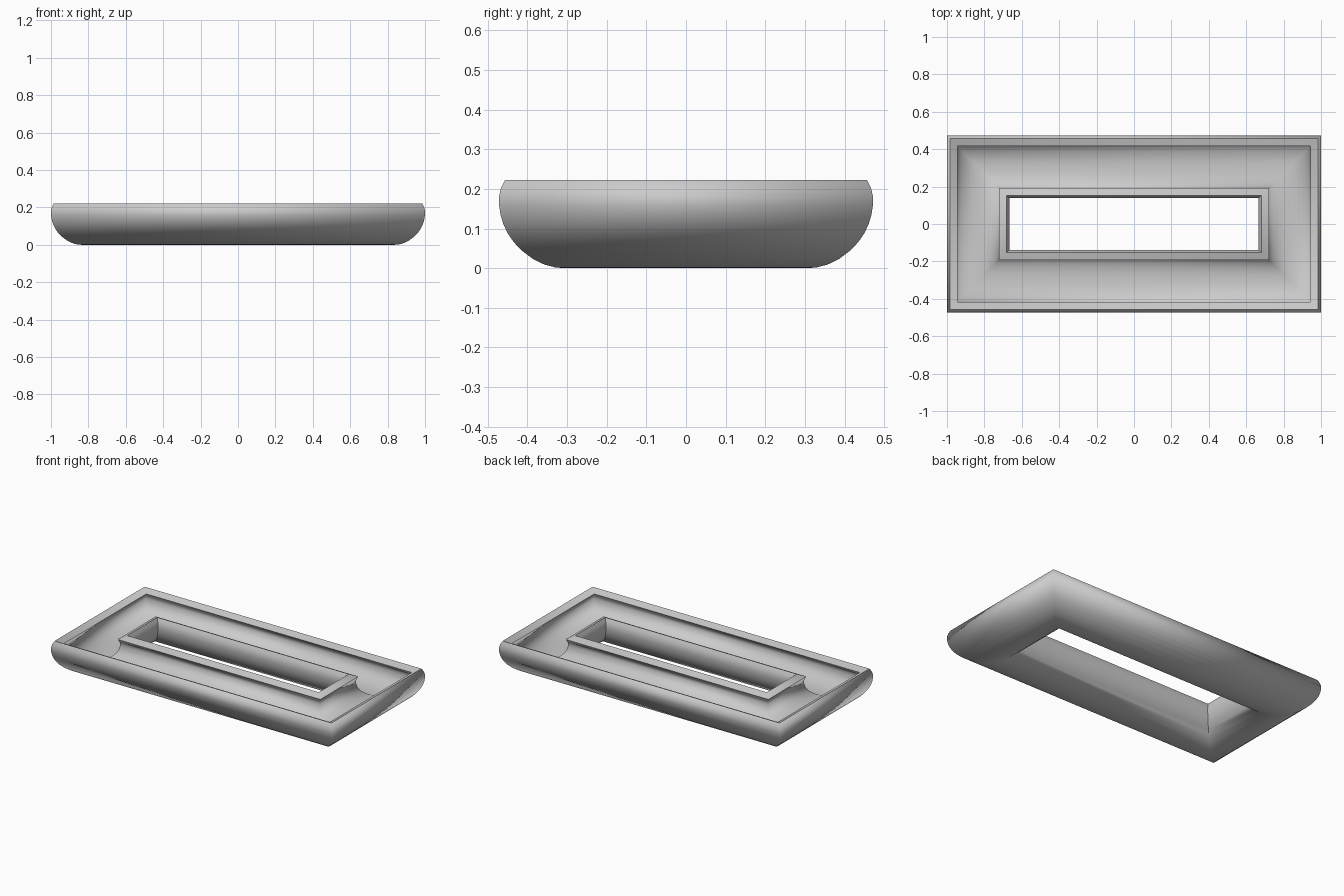
import bpy, bmesh
from mathutils import Vector

if "Cube" in bpy.data.objects:
    bpy.data.objects.remove(bpy.data.objects["Cube"])

HALF_X, HALF_Y = 0.833, 0.305   # centre line of the gutter
WALL, FLOOR = 0.045, 0.066      # side and floor thickness

# Outer skin of the gutter, rim down to the middle of the floor, then mirrored
half = [(.152, .222), (.162, .202), (.167, .18), (.167, .16), (.163, .135),
        (.156, .111), (.145, .088), (.130, .066), (.109, .044), (.081, .023),
        (.052, .009), (.025, .002), (0, 0)]
outer = [Vector(p) for p in half] + [Vector((-d, z)) for d, z in half[-2::-1]]
m = len(outer)


def inset(i):
    """Outer point moved inwards by the wall thickness."""
    t = (outer[min(i + 1, m - 1)] - outer[max(i - 1, 0)]).normalized()
    rise = FLOOR if t.x < 0 and -t.x > abs(t.y) * .5 else WALL
    rise = WALL + (FLOOR - WALL) * abs(t.x) if outer[i].y < .16 else WALL
    return outer[i] + Vector((t.y * WALL, -t.x * rise))


# C-shaped wall section, swept round a rectangle with mitred corners
section = outer + [inset(i) for i in reversed(range(m))]
n = len(section)
bm = bmesh.new()
rings = [[bm.verts.new((sx * (HALF_X + d), sy * (HALF_Y + d), z)) for d, z in section]
         for sx, sy in ((1, 1), (-1, 1), (-1, -1), (1, -1))]
for k in range(4):
    a, b = rings[k], rings[(k + 1) % 4]
    for i in range(n):
        j = (i + 1) % n
        bm.faces.new((a[i], a[j], b[j], b[i])).smooth = True
    # crisp rim edges
    for i in (0, m - 1, m, n - 1):
        bm.edges.get((a[i], b[i])).smooth = False
# crisp upright corners inside the opening
for ring in rings:
    for i in range(m - 9, m - 1):
        bm.edges.get((ring[i], ring[i + 1])).smooth = False
bmesh.ops.recalc_face_normals(bm, faces=bm.faces)

mesh = bpy.data.meshes.new("rectangular_gutter")
bm.to_mesh(mesh)
bm.free()
bpy.context.collection.objects.link(bpy.data.objects.new("rectangular_gutter", mesh))
